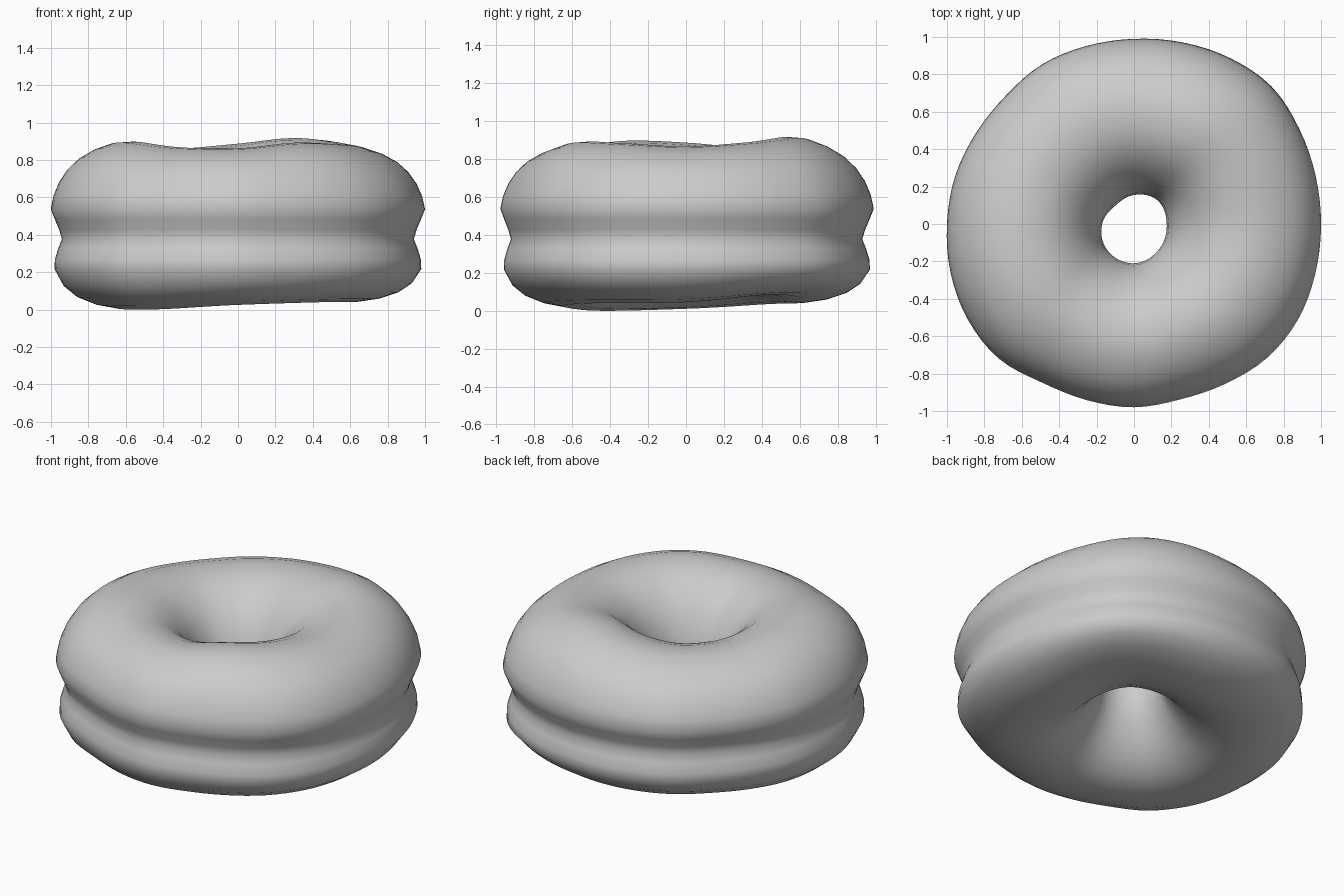
import bpy, math

# Radii and height offsets round the ring, evenly spaced from +x, anticlockwise
OUTER = [1.0, 1.005, 1.02, 1.04, 1.025, 1.005, 0.99, 0.985, 0.985, 0.97, 0.975, 0.99,
         1.0, 1.015, 1.025, 1.02, 0.98, 0.975, 0.98, 0.97, 0.985, 1.01, 1.015, 1.005]
HOLE = [0.175, 0.178, 0.155, 0.14, 0.17, 0.20, 0.21, 0.19]
TOP = [-0.01, 0.01, 0.04, 0.01, -0.015, -0.015, 0.01, 0.02, -0.01, -0.015, 0.015, 0.005]
BOTTOM = [0.01, 0.05, 0.01, 0.0, -0.025, -0.035, -0.01, 0.005]

# Cross-section (radius, z): outer seam, over the top, down the hole, back underneath
PROFILE = [(0.94, 0.38), (0.955, 0.43), (0.978, 0.485), (1.0, 0.54), (0.985, 0.61),
           (0.955, 0.68), (0.91, 0.745), (0.85, 0.80), (0.77, 0.845), (0.68, 0.875),
           (0.60, 0.88), (0.51, 0.868), (0.42, 0.835), (0.34, 0.775), (0.27, 0.70),
           (0.22, 0.61), (0.185, 0.52), (0.175, 0.44), (0.19, 0.36), (0.225, 0.28),
           (0.28, 0.20), (0.35, 0.13), (0.44, 0.075), (0.54, 0.045), (0.65, 0.038),
           (0.76, 0.055), (0.86, 0.09), (0.93, 0.14), (0.98, 0.22), (0.978, 0.27),
           (0.96, 0.33)]


def around(table, u):
    """Smooth closed interpolation of a table, u in 0..1."""
    n = len(table)
    i = math.floor(u * n)
    t = u * n - i
    a, b, c, d = (table[(i + k) % n] for k in (-1, 0, 1, 2))
    return b + 0.5 * t * (c - a + t * (2*a - 5*b + 4*c - d + t * (3*(b - c) + d - a)))


SEG = 96
verts, faces = [], []
m = len(PROFILE)
for s in range(SEG):
    u = s / SEG
    ang = math.tau * u
    ro, ri = around(OUTER, u), around(HOLE, u)
    for r, z in PROFILE:
        t = (r - 0.175) / 0.825
        rad = ri + t * (ro - ri)
        # uneven top and underside
        up = max(0.0, (z - 0.54) / 0.34)
        down = max(0.0, (0.22 - z) / 0.182)
        h = z + up * around(TOP, u) + down * around(BOTTOM, u)
        verts.append((rad * math.cos(ang), rad * math.sin(ang), h))
    for j in range(m):
        s2, j2 = (s + 1) % SEG, (j + 1) % m
        faces.append((s*m + j, s*m + j2, s2*m + j2, s2*m + j)[::-1])

# Rest on the ground
low = min(v[2] for v in verts)
verts = [(x, y, z - low) for x, y, z in verts]

mesh = bpy.data.meshes.new("ring_doughnut")
mesh.from_pydata(verts, [], faces)
mesh.update()
ob = bpy.data.objects.new("ring_doughnut", mesh)
bpy.context.collection.objects.link(ob)

mat = bpy.data.materials.new("plain grey")
mat.diffuse_color = (0.6, 0.6, 0.6, 1)
mesh.materials.append(mat)
for p in mesh.polygons:
    p.use_smooth = True
